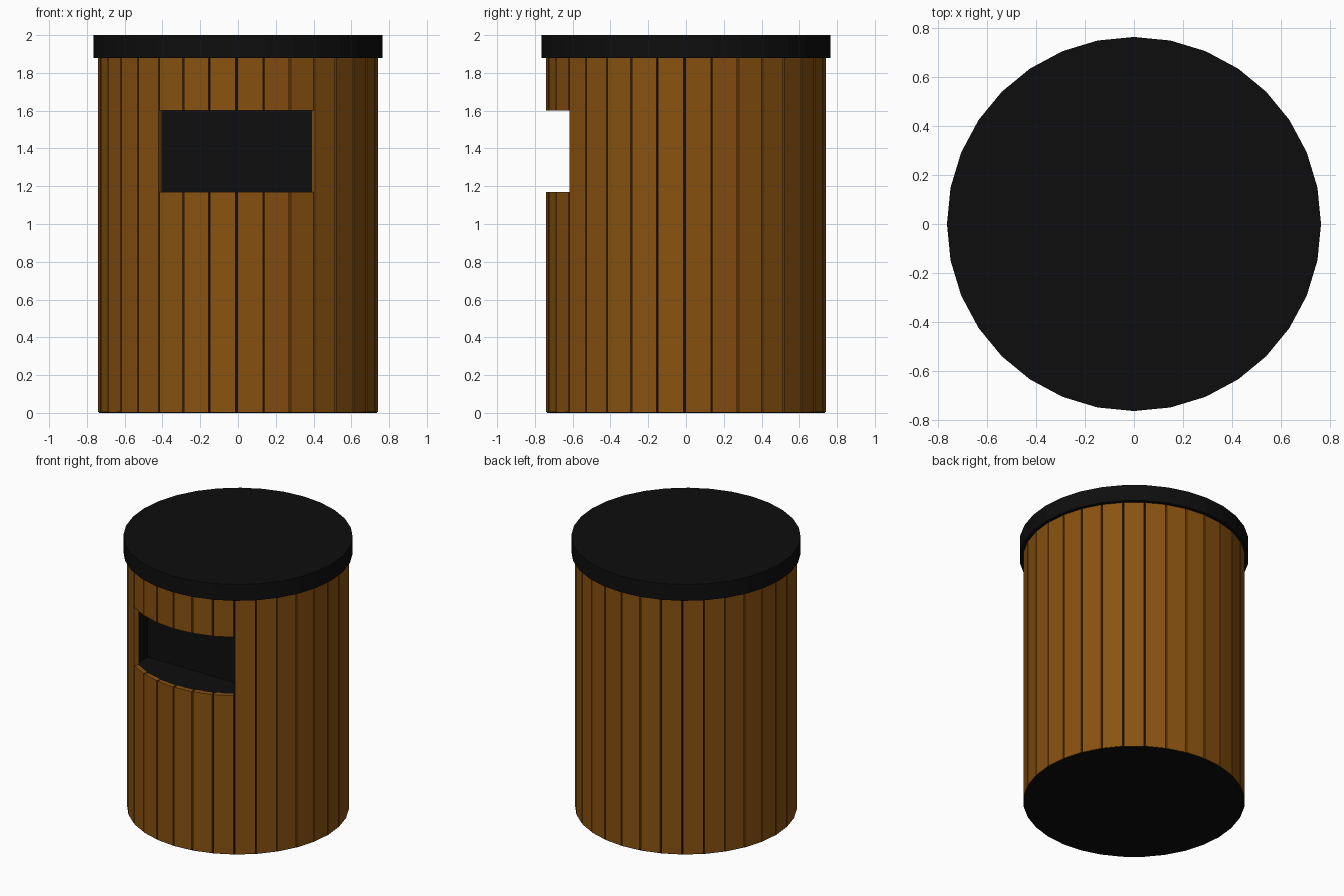
import bpy
import bmesh
from math import sin, cos, radians

cube = bpy.data.objects.get("Cube")
if cube:
    bpy.data.objects.remove(cube)

SIDES = 32
STEP = 360 / SIDES
OPEN_LOW, OPEN_HIGH = 1.17, 1.60
LEFT, RIGHT, BACK = -0.42, 0.40, -0.45   # limits of the recess
LID_LOW, TOP = 1.88, 2.0


def material(name, color):
    mat = bpy.data.materials.new(name)
    mat.use_nodes = True
    mat.diffuse_color = color
    mat.node_tree.nodes["Principled BSDF"].inputs["Base Color"].default_value = color
    return mat


wood = material("warm wood", (0.25, 0.083, 0.005, 1))
black = material("black plastic", (0.0043, 0.0043, 0.0045, 1))


def polar(radius, angle):
    """Point on a circle; angle 0 is the front, growing towards +x."""
    return radius * sin(radians(angle)), -radius * cos(radians(angle))


def ring(radius):
    return [polar(radius, i * STEP) for i in range(SIDES)]


def add_prism(bm, outline, low, high):
    base = [bm.verts.new((x, y, low)) for x, y in outline]
    roof = [bm.verts.new((x, y, high)) for x, y in outline]
    bm.faces.new(base[::-1])
    bm.faces.new(roof)
    for i in range(len(base)):
        j = (i + 1) % len(base)
        bm.faces.new((base[i], base[j], roof[j], roof[i]))


def build(name, mat, prisms):
    bm = bmesh.new()
    for outline, low, high in prisms:
        add_prism(bm, outline, low, high)
    bmesh.ops.recalc_face_normals(bm, faces=bm.faces)
    mesh = bpy.data.meshes.new(name)
    bm.to_mesh(mesh)
    bm.free()
    mesh.materials.append(mat)
    obj = bpy.data.objects.new(name, mesh)
    bpy.context.collection.objects.link(obj)


# Inner drum with a box-shaped recess behind the opening
CORE = 0.71
drum = ring(CORE)
arc = [p for p in drum if not (LEFT < p[0] < RIGHT and p[1] < 0)]
start = next(i for i, p in enumerate(arc) if p[0] > 0 and p[1] < 0)
arc = arc[start:] + arc[:start]
edge_y = [-(CORE ** 2 - x ** 2) ** 0.5 for x in (LEFT, RIGHT)]
notched = [(RIGHT, edge_y[1])] + arc + [(LEFT, edge_y[0]), (LEFT, BACK), (RIGHT, BACK)]
build("inner_drum", black, [
    (drum, 0.004, OPEN_LOW),
    (notched, OPEN_LOW, OPEN_HIGH),
    (drum, OPEN_HIGH, LID_LOW),
])

# Base plate
build("base_plate", black, [(ring(0.737), 0, 0.005)])

# Lid
build("lid", black, [(ring(0.765), LID_LOW, TOP)])

# Planks with narrow gaps; those at the front are split by the opening
planks = []
for i in range(-SIDES // 2, SIDES // 2):
    a, b = i * STEP - 0.3, (i + 1) * STEP - 1.0
    outline = [polar(0.74, a), polar(0.74, b), polar(0.705, b), polar(0.705, a)]
    if -3 <= i < 3:
        planks += [(outline, 0.005, OPEN_LOW), (outline, OPEN_HIGH, LID_LOW)]
    else:
        planks.append((outline, 0.005, LID_LOW))
build("wall_planks", wood, planks)
